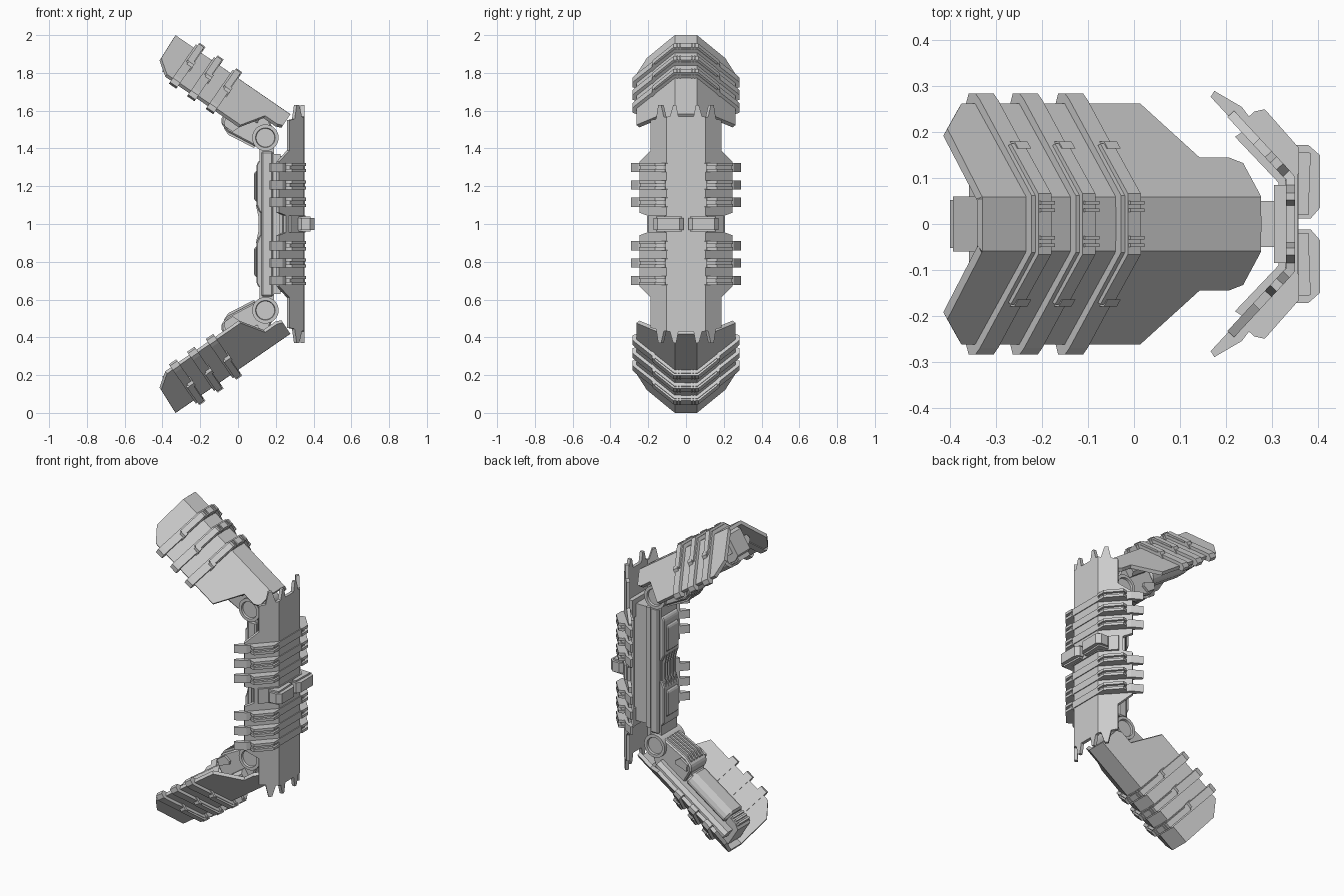
import bpy, bmesh
from mathutils import Vector

if "Cube" in bpy.data.objects:
    bpy.data.objects.remove(bpy.data.objects["Cube"])

# All objects sit at the mirror centre (0, 0, 1); z below is measured from there.
def finish(name, bm, my=False, mz=True, thick=0, bevel=0):
    bmesh.ops.recalc_face_normals(bm, faces=bm.faces)
    me = bpy.data.meshes.new(name)
    bm.to_mesh(me)
    bm.free()
    ob = bpy.data.objects.new(name, me)
    ob.location = (0, 0, 1)
    bpy.context.collection.objects.link(ob)
    if thick:
        s = ob.modifiers.new("thickness", 'SOLIDIFY')
        s.thickness, s.offset = thick, 0
    if bevel:
        b = ob.modifiers.new("bevel", 'BEVEL')
        b.width, b.segments = bevel, 1
    if my or mz:
        m = ob.modifiers.new("mirror", 'MIRROR')
        m.use_axis = (False, my, mz)
        m.use_mirror_merge = False
    return ob

def prism(name, pts, t0, t1, fn, **kw):
    bm = bmesh.new()
    a = [bm.verts.new(fn(p, q, t0)) for p, q in pts]
    b = [bm.verts.new(fn(p, q, t1)) for p, q in pts]
    n = len(pts)
    bm.faces.new(a)
    bm.faces.new(b[::-1])
    for i in range(n):
        j = (i + 1) % n
        bm.faces.new((a[i], a[j], b[j], b[i]))
    return finish(name, bm, **kw)

def sym(pts):
    # completes a half outline (first coordinate is y)
    return pts + [(-p, q) for p, q in reversed(pts) if p > 1e-6]

def rect(a0, a1, b0, b1):
    return [(a0, b0), (a1, b0), (a1, b1), (a0, b1)]

def folded_plate(name, half, fold, fn, thick, mz=True):
    bm = bmesh.new()
    bm.faces.new([bm.verts.new((p, q, 0)) for p, q in sym(half)])
    for f in (-fold, fold):
        bmesh.ops.bisect_plane(bm, geom=bm.verts[:] + bm.edges[:] + bm.faces[:],
                               plane_co=(f, 0, 0), plane_no=(1, 0, 0))
    for v in bm.verts:
        v.co = fn(v.co.x, v.co.y)
    return finish(name, bm, mz=mz, thick=thick)

# Coordinate frames: wing (u along arm from tip, n outward) and world
def W(u, y, n):
    return Vector((-0.33 + .823 * u + .567 * n, y, 1.0 - .567 * u + .823 * n))
def wing_n(y):
    return -max(0, abs(y) - .055) * .97
def shield_x(y):
    return .35 - max(0, abs(y) - .1) * .93
side = lambda u, n, t: W(u, t, n)          # (u, n) profile extruded across y
cross = lambda y, n, t: W(t, y, n)         # (y, n) profile extruded along arm
flat = lambda x, y, t: Vector((x, y, t))   # (x, y) profile extruded in z
xz = lambda x, z, t: Vector((x, t, z))     # (x, z) profile extruded across y

def box(name, x, y, z, **kw):
    return prism(name, rect(x[0], x[1], y[0], y[1]), z[0], z[1], flat, **kw)

# Folded wing plates, top and bottom
folded_plate("wing_plate",
             [(0, 0), (.055, 0), (.2, .006), (.255, .08), (.255, .553), (.137, .632),
              (.137, .71), (.125, .739), (.06, .738), (0, .738)],
             .055, lambda y, u: W(u, y, wing_n(y) - .011), .022)

# Wing ribs: chevron bands with a raised inner rail, end blocks and ridge fins
for i, u in enumerate((.14, .257, .377)):
    prism(f"wing_rib_{i}", sym([(0, .02), (.062, .02), (.27, -.178), (.284, -.195), (.284, -.222),
                                (.262, -.232), (.225, -.197), (.05, -.03), (0, -.03)]),
          u - .024, u + .024, cross)
    prism(f"wing_rib_rail_{i}", sym([(0, .032), (.066, .032), (.175, -.074), (.165, -.1),
                                     (.05, 0), (0, 0)]), u - .014, u + .02, cross)
    prism(f"wing_rib_block_{i}", [(.165, -.06), (.18, -.075), (.18, -.12), (.165, -.1)],
          u - .004, u + .03, cross, my=True)
    for y in (.03, .046):
        prism(f"wing_rib_fin_{i}", rect(y - .004, y + .004, .0, .038),
              u - .012, u + .026, cross, my=True)

# Arm beam inside each wing
prism("arm_beam", [(.03, -.04), (.035, -.165), (.07, -.185), (.42, -.185), (.47, -.22),
                   (.62, -.22), (.66, -.02), (.05, -.02)], -.06, .06, side)
prism("arm_shoulder", [(.44, -.1), (.45, -.225), (.465, -.25), (.52, -.265), (.69, -.245),
                       (.735, -.2), (.72, -.13), (.64, -.07), (.5, -.07)], -.08, .08, side, bevel=.008)
prism("arm_side_rail", sym([(0, -.08), (.115, -.09), (.125, -.105), (.125, -.12), (.105, -.14),
                            (0, -.14)]), .06, .62, cross)
prism("arm_housing", sym([(0, -.13), (.078, -.14), (.078, -.18), (.05, -.212), (0, -.212)]),
      .12, .44, cross, bevel=.012)
for i in range(5):
    y = -.052 + i * .026
    prism(f"arm_shoulder_fin_{i}", [(.47, -.23), (.49, -.262), (.53, -.277), (.68, -.257), (.68, -.23)],
          y - .007, y + .007, side)
for i in range(3):
    u = .05 + i * .024
    prism(f"arm_tip_fin_{i}", rect(-.052, .052, -.198, -.15), u, u + .012, cross)
prism("arm_side_vent", [(.465, -.215), (.485, -.25), (.54, -.25), (.555, -.21), (.54, -.195)],
      .075, .095, side, my=True)

# Hinge drums with recessed caps
bm = bmesh.new()
bmesh.ops.create_cone(bm, cap_ends=True, segments=32, radius1=.07, radius2=.07, depth=.2)
caps = [f for f in bm.faces if len(f.verts) > 4]
bmesh.ops.inset_individual(bm, faces=caps, thickness=.018)
bmesh.ops.inset_individual(bm, faces=caps, thickness=.003, depth=-.012)
for v in bm.verts:
    v.co = Vector((v.co.x + .145, v.co.z, v.co.y + .457))
hinge = finish("hinge_drum", bm)
bpy.context.view_layer.objects.active = hinge
hinge.select_set(True)
bpy.ops.object.shade_smooth_by_angle()

# Spine column behind the shield
box("spine_column", (.125, .185), (-.09, .09), (-.385, .385), mz=False, bevel=.008)
box("spine_core", (.18, .225), (-.07, .07), (-.37, .37), mz=False)
box("spine_link", (.22, .342), (-.05, .05), (-.36, .36), mz=False)
box("spine_bracket", (.305, .34), (-.085, .085), (.28, .39))
prism("hinge_fork", [(.115, .3), (.19, .3), (.19, .42), (.16, .46), (.125, .46), (.115, .42)],
      -.075, .075, xz)
prism("spine_pad", [(.13, .06), (.115, .06), (.098, .1), (.098, .315), (.11, .335), (.13, .335)],
      -.075, .075, xz, bevel=.006)
prism("spine_panel", [(.1, .115), (.085, .13), (.085, .27), (.1, .285)], -.055, .055, xz, bevel=.006)
box("spine_waist", (.117, .13), (-.07, .07), (-.07, .07), mz=False)
for i in range(5):
    y = -.05 + i * .025
    prism(f"spine_fin_{i}", [(.125, -.1), (.095, -.1), (.108, -.04), (.108, .04), (.095, .1), (.125, .1)],
          y - .006, y + .006, xz, mz=False)

# Folded shield plate with pointed ends
top = [(0, .57), (.04, .57), (.052, .63), (.068, .63), (.085, .57), (.11, .565), (.125, .63),
       (.14, .63), (.152, .555), (.18, .55), (.18, .39), (.24, .33), (.24, .06), (.2, .045)]
folded_plate("shield_plate", top + [(y, -z) for y, z in reversed(top)], .1,
             lambda y, z: Vector((shield_x(y) - .009, y, z)), .02, mz=False)
prism("shield_backing", [(.33, 0), (.33, .1), (.235, .2), (.22, .19), (.315, .09), (.315, 0)],
      -.33, .33, flat, my=True, mz=False)

# Shield ribs: thick slotted bars on the slopes, thin strip across the middle
for i, z in enumerate((.115, .207, .298)):
    box(f"shield_rib_strip_{i}", (.335, .356), (-.11, .11), (z - .022, z + .022))
    prism(f"shield_rib_tail_{i}", [(.34, .09), (.355, .1), (.25, .235), (.235, .255), (.175, .29),
                                   (.167, .277)], z - .024, z + .024, flat, my=True)
    for dz in (-.016, .016):
        prism(f"shield_rib_bar_{i}", [(.34, .1), (.36, .11), (.36, .165), (.285, .25), (.262, .245),
                                      (.235, .22)], z + dz - .008, z + dz + .008, flat, my=True)
    prism(f"shield_rib_filler_{i}", [(.34, .1), (.35, .12), (.345, .155), (.275, .24), (.235, .22)],
          z - .012, z + .012, flat, my=True)

# Central clamp at the waist
prism("clamp_band", [(.34, 0), (.358, 0), (.358, .11), (.28, .2), (.262, .185), (.33, .1)],
      -.045, .045, flat, my=True, mz=False)
prism("clamp_jaw", [(.34, .012), (.385, .012), (.405, .035), (.405, .15), (.38, .172), (.335, .172),
                    (.31, .15)], -.031, .031, flat, my=True, mz=False)
prism("clamp_rim", [(.345, .02), (.38, .02), (.385, .155), (.32, .16)], -.041, .041, flat,
      my=True, mz=False)
